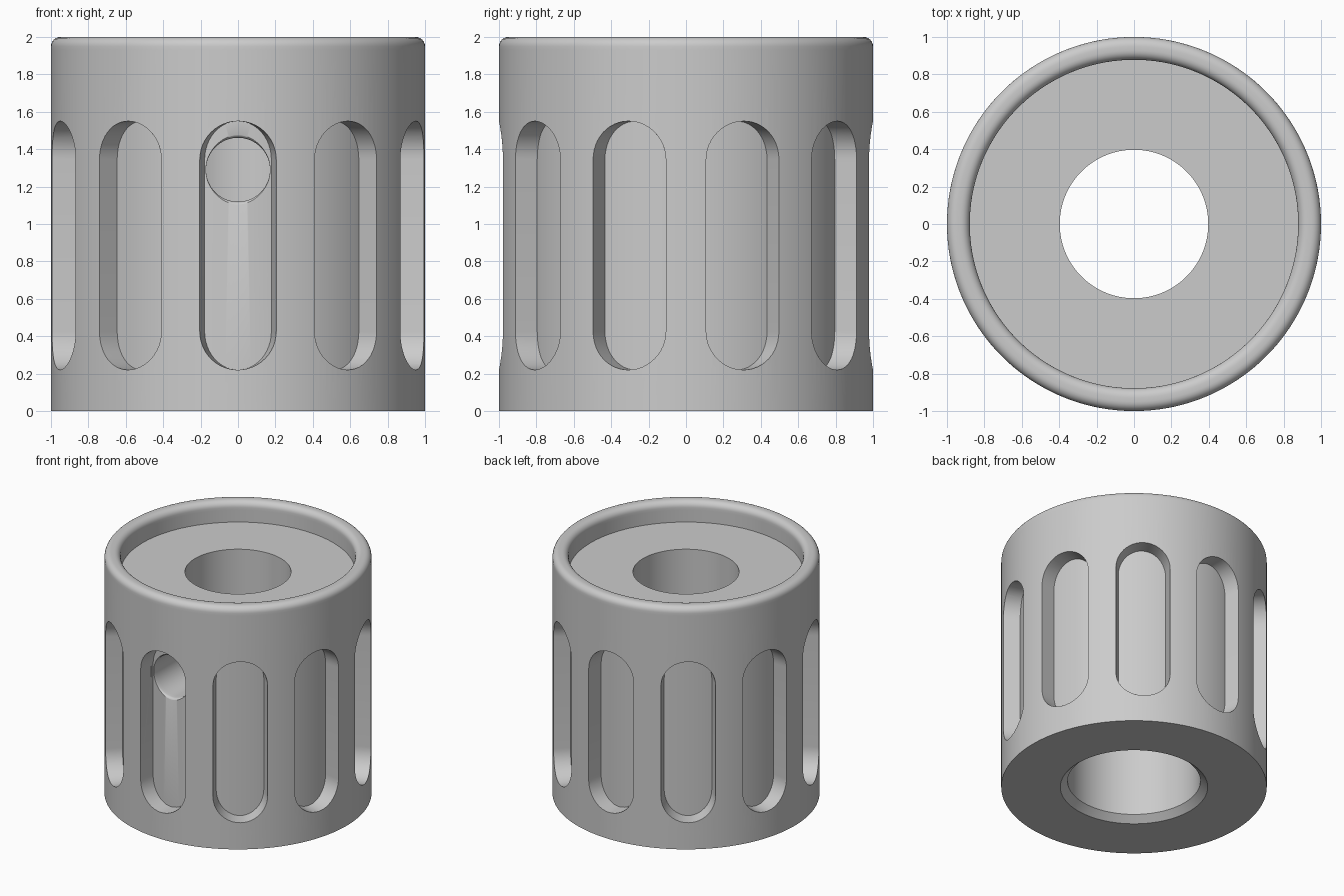
import bpy, bmesh
from math import sin, cos, pi, radians
from mathutils import Matrix, Vector

old = bpy.data.objects.get("Cube")
if old:
    bpy.data.objects.remove(old, do_unlink=True)

# One plain grey material
grey = bpy.data.materials.new("satin_grey")
grey.use_nodes = True
colour = (0.6, 0.6, 0.6, 1)
grey.diffuse_color = colour
grey.node_tree.nodes["Principled BSDF"].inputs["Base Color"].default_value = colour


def make_object(name, bm):
    bmesh.ops.recalc_face_normals(bm, faces=bm.faces)
    mesh = bpy.data.meshes.new(name)
    bm.to_mesh(mesh)
    bm.free()
    mesh.materials.append(grey)
    obj = bpy.data.objects.new(name, mesh)
    bpy.context.collection.objects.link(obj)
    return obj


def lathe(name, profile, steps, closed):
    """Spin a (radius, height) profile around z."""
    bm = bmesh.new()
    verts = [bm.verts.new((r, 0, z)) for r, z in profile]
    edges = [bm.edges.new(pair) for pair in zip(verts, verts[1:])]
    if closed:
        edges.append(bm.edges.new((verts[-1], verts[0])))
    bmesh.ops.spin(bm, geom=verts + edges, cent=(0, 0, 0), axis=(0, 0, 1),
                   angle=2 * pi, steps=steps)
    bmesh.ops.remove_doubles(bm, verts=bm.verts, dist=1e-5)
    return make_object(name, bm)


def arc(cx, cz, radius, start, end, steps=6):
    angles = [radians(start + (end - start) * i / steps) for i in range(steps + 1)]
    return [(cx + radius * cos(a), cz + radius * sin(a)) for a in angles]


def add_slot(bm, heading, half=0.206, low=0.22, high=1.55, columns=24):
    """Round-ended slot wrapped on the cylinder, with radial walls."""
    mid, straight = (low + high) / 2, (high - low) / 2 - half
    rows = []
    for i in range(columns + 1):
        t = pi * i / columns
        a = heading - half * cos(t)
        h = straight + half * sin(t)
        rows.append([bm.verts.new((r * cos(a), r * sin(a), mid + side * h))
                     for r, side in ((0.872, -1), (0.872, 1), (1.1, 1), (1.1, -1))])
    for p, q in zip(rows, rows[1:]):
        for k in range(4):
            n = (k + 1) % 4
            bm.faces.new((p[k], p[n], q[n], q[k]))
    bm.faces.new(rows[0])
    bm.faces.new(rows[-1])


def cut(target, cutter):
    mod = target.modifiers.new("cut", 'BOOLEAN')
    mod.operation = 'DIFFERENCE'
    mod.solver = 'EXACT'
    mod.object = cutter
    bpy.context.view_layer.objects.active = target
    bpy.ops.object.modifier_apply(modifier=mod.name)
    bpy.data.objects.remove(cutter, do_unlink=True)


# Body: rounded rim, recessed top, stepped bore with chamfered mouth
fillet = 0.05
rim = 2 - fillet
profile = [(0.555, 0), (1, 0), (1, rim - 0.02)]
profile += arc(1 - fillet, rim, fillet, 0, 90)
profile += arc(0.878 + fillet, rim, fillet, 90, 180)
profile += [(0.878, rim - 0.02), (0.878, 1.83), (0.397, 1.83),
            (0.397, 0.8), (0.5, 0.8), (0.5, 0.05)]
body = lathe("knob_body", profile, 180, True)

# Ten grip slots, one facing the front
bm = bmesh.new()
for i in range(10):
    add_slot(bm, -pi / 2 + i * pi / 5)
cut(body, make_object("slot_cutter", bm))

# Screw hole from the front slot into the bore, with a softened mouth
mouth = 0.025
hole = [(0, 0.2), (0.171, 0.2), (0.171, 0.82)]
hole += arc(0.171 + mouth, 0.874 - mouth, mouth, 180, 90)
hole += [(0, 0.874)]
screw = lathe("hole_cutter", hole, 64, False)
screw.data.transform(Matrix.Translation(Vector((0, 0, 1.29))) @ Matrix.Rotation(pi / 2, 4, 'X'))
cut(body, screw)

# Smooth shading with sharp edges kept
bpy.ops.object.select_all(action='DESELECT')
body.select_set(True)
bpy.context.view_layer.objects.active = body
bpy.ops.object.shade_smooth_by_angle(angle=radians(30))
